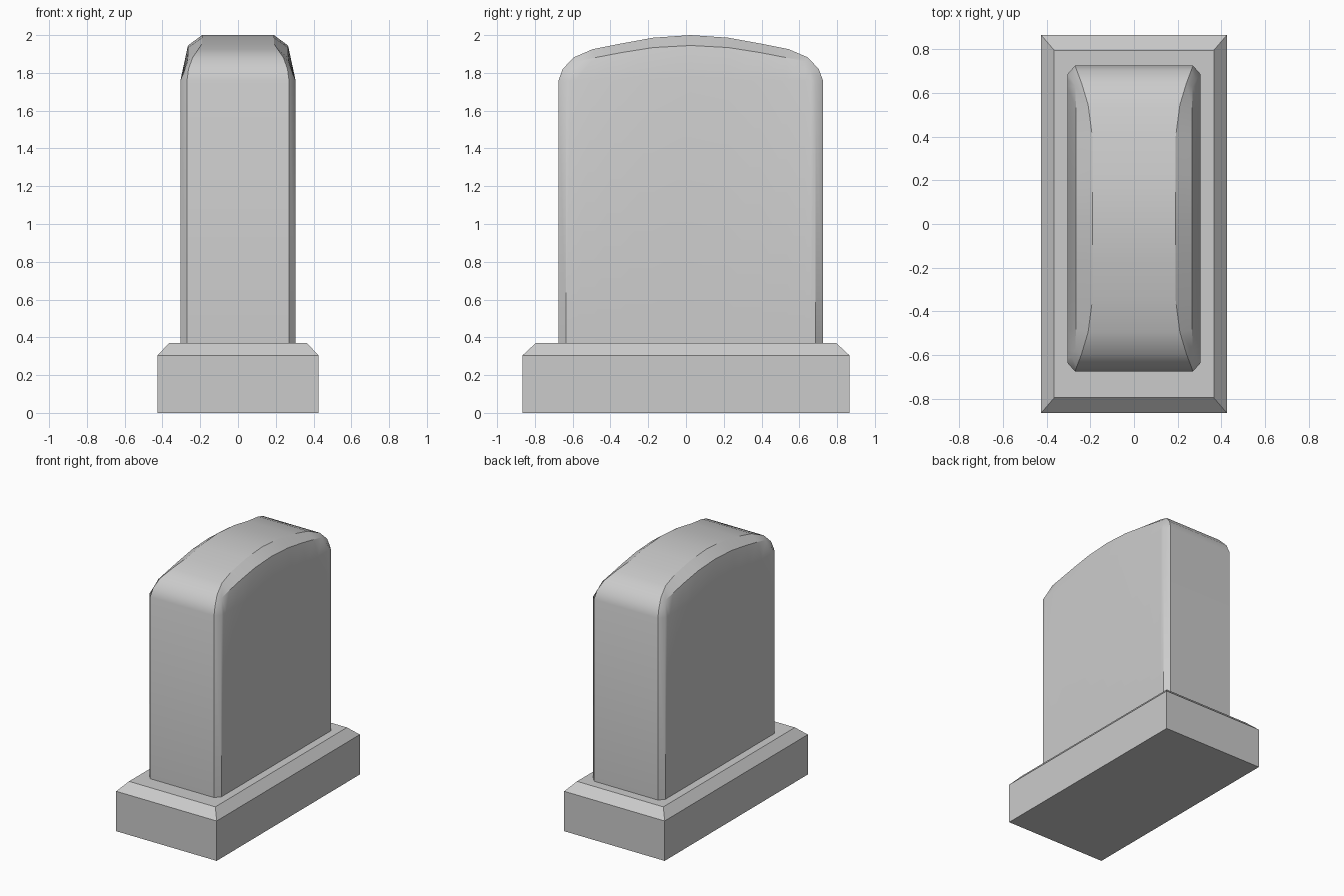
import bpy, bmesh

if "Cube" in bpy.data.objects:
    bpy.data.objects.remove(bpy.data.objects["Cube"])


def make_object(name, bm):
    bmesh.ops.remove_doubles(bm, verts=bm.verts[:], dist=0.0005)
    bmesh.ops.recalc_face_normals(bm, faces=bm.faces[:])
    mesh = bpy.data.meshes.new(name)
    bm.to_mesh(mesh)
    bm.free()
    obj = bpy.data.objects.new(name, mesh)
    bpy.context.collection.objects.link(obj)
    return obj


# Plinth: stacked rectangles with a chamfered upper edge
bm = bmesh.new()
rings = []
for hx, hy, z in [(0.425, 0.865, 0), (0.425, 0.865, 0.305), (0.365, 0.795, 0.37)]:
    rings.append([bm.verts.new((sx * hx, sy * hy, z))
                  for sx, sy in ((-1, -1), (1, -1), (1, 1), (-1, 1))])
for a, b in zip(rings, rings[1:]):
    for i in range(4):
        j = (i + 1) % 4
        bm.faces.new((a[i], a[j], b[j], b[i]))
bm.faces.new(rings[0][::-1])
bm.faces.new(rings[-1])
make_object("plinth", bm)

# Headstone: stations from the front foot over the arched top to the back foot
BOTTOM, SHOULDER, HALF, CENTRE = 0.37, 1.76, 0.305, 0.025
# crown edge (x, y, z) and bevel edge (x, y, z), y measured from the centre
half_stations = [
    ((0.27, -0.70, BOTTOM), (HALF, -0.66, BOTTOM)),
    ((0.27, -0.70, SHOULDER), (HALF, -0.66, SHOULDER)),
    ((0.262, -0.678, 1.82), (0.284, -0.635, 1.81)),
    ((0.24, -0.62, 1.882), (0.268, -0.605, 1.86)),
    ((0.21, -0.52, 1.925), (0.266, -0.51, 1.88)),
    ((0.19, -0.37, 1.955), (0.265, -0.37, 1.907)),
    ((0.19, -0.20, 1.986), (0.265, -0.20, 1.934)),
    ((0.19, 0.0, 2.0), (0.265, 0.0, 1.945)),
]
flip = lambda p: (p[0], -p[1], p[2])
stations = half_stations + [(flip(c), flip(b)) for c, b in half_stations[-2::-1]]

bm = bmesh.new()
rows = []
for crown, bevel in stations:
    y = bevel[1]
    side = [(HALF, y, BOTTOM), (HALF, y, min(SHOULDER, bevel[2])), bevel, crown]
    section = side + [(-p[0], p[1], p[2]) for p in side[::-1]]
    rows.append([bm.verts.new((p[0], p[1] + CENTRE, p[2])) for p in section])
for a, b in zip(rows, rows[1:]):
    for i in range(7):
        bm.faces.new((a[i], a[i + 1], b[i + 1], b[i]))
stone = make_object("headstone", bm)

# Soft shading on the arch, crisp corners
bpy.context.view_layer.objects.active = stone
stone.select_set(True)
bpy.ops.object.shade_smooth_by_angle(angle=0.52)
